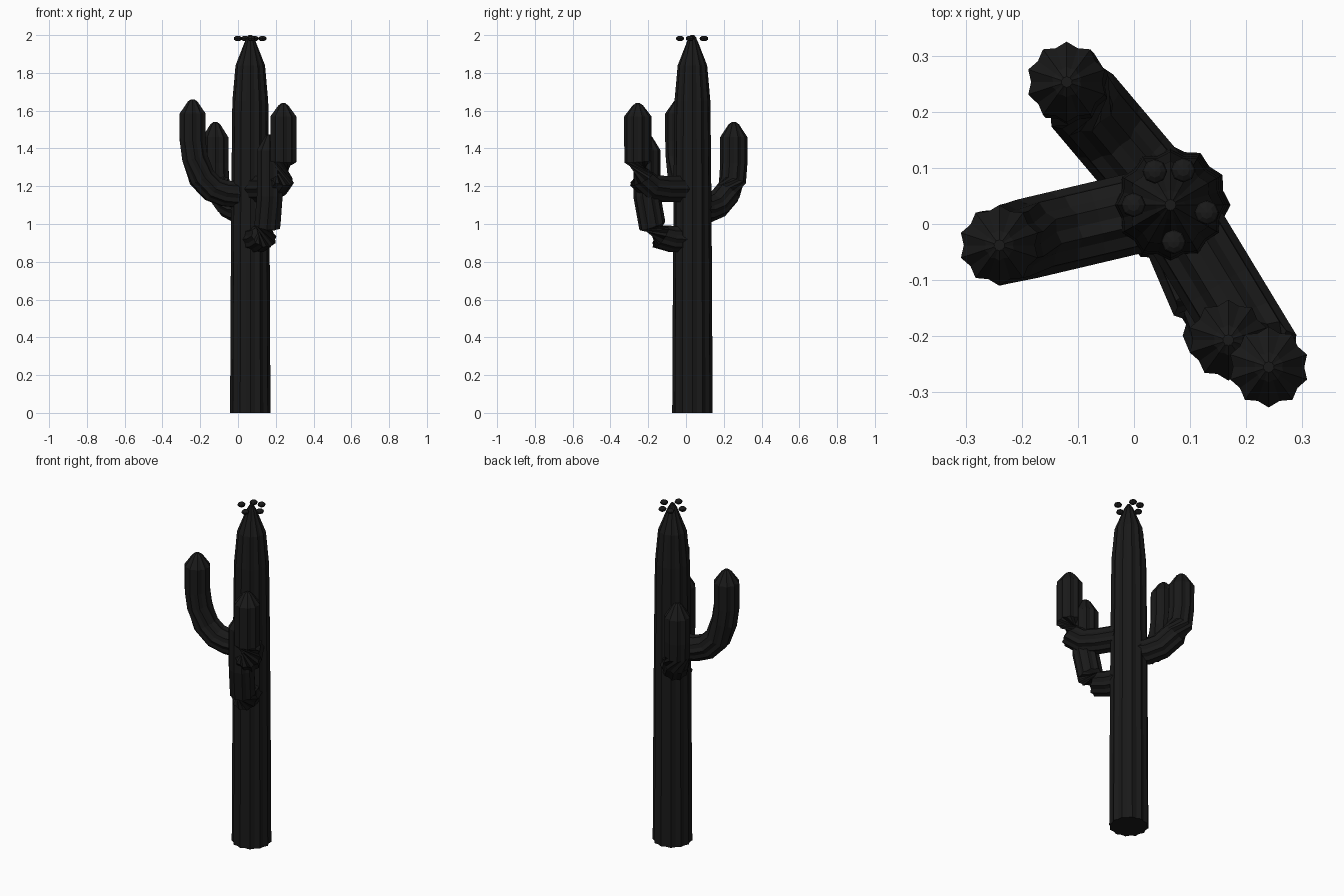
import bpy, bmesh, math
from mathutils import Vector

if "Cube" in bpy.data.objects:
    bpy.data.objects.remove(bpy.data.objects["Cube"])

mat = bpy.data.materials.new("dark_plant")
mat.diffuse_color = (0.01, 0.01, 0.01, 1)
mat.use_nodes = True
mat.node_tree.nodes["Principled BSDF"].inputs["Base Color"].default_value = mat.diffuse_color
TRUNK = Vector((0.065, 0.034, 0))
X, Y, Z = Vector((1, 0, 0)), Vector((0, 1, 0)), Vector((0, 0, 1))


def finish(name, bm):
    bmesh.ops.recalc_face_normals(bm, faces=bm.faces)
    mesh = bpy.data.meshes.new(name)
    bm.to_mesh(mesh)
    bm.free()
    mesh.materials.append(mat)
    ob = bpy.data.objects.new(name, mesh)
    bpy.context.collection.objects.link(ob)
    return ob


def ribbed_skin(name, rings, ribs, valley):
    """Bridge star-shaped rings given as (centre, side, up, radius)."""
    bm = bmesh.new()
    n = ribs * 2
    loops = []
    for c, u, v, r in rings:
        loop = []
        for i in range(n):
            a = 2 * math.pi * i / n
            k = r * (valley if i % 2 else 1)
            loop.append(bm.verts.new(c + k * (math.cos(a) * u + math.sin(a) * v)))
        loops.append(loop)
    for a, b in zip(loops, loops[1:]):
        for i in range(n):
            j = (i + 1) % n
            bm.faces.new((a[i], a[j], b[j], b[i]))
    bm.faces.new(loops[0])
    bm.faces.new(loops[-1])
    return finish(name, bm)


# trunk: tapered ribbed column with a pointed crown
profile = [(0, .107), (.8, .103), (1.3, .099), (1.65, .095), (1.84, .078),
           (1.97, .027), (2.0, .010)]
ribbed_skin("trunk", [(TRUNK + Z * z, X, Y, r) for z, r in profile], 12, .91)


def arm(name, end, path, shoulder, tip, radius=.072):
    """Sweep outwards from the trunk, then up; path = (fraction outwards, height)."""
    flat_end = Vector((end[0], end[1], 0))
    steps = path + [(1, shoulder), (1, tip - .012), (1, tip)]
    pts = [TRUNK.lerp(flat_end, s) + Z * z for s, z in steps]
    radii = [radius] * (len(path) + 1) + [radius * .38, radius * .14]
    rings = []
    for i, p in enumerate(pts):
        t = (pts[min(i + 1, len(pts) - 1)] - pts[max(i - 1, 0)]).normalized()
        # steep rings share one fixed heading, which twists the elbows
        side = t.cross(Z) if t.z < .9 else Y
        v = t.cross(side).normalized()
        rings.append((p, v.cross(t), v, radii[i]))
    ribbed_skin(name, rings, 10, .88)


# arms
arm("left_arm", (-.24, -.038),
    [(.1, 1.153), (.45, 1.163), (.65, 1.185), (.84, 1.245), (.96, 1.35), (1, 1.44)],
    1.585, 1.66)
arm("back_arm", (-.12, .253),
    [(.1, 1.075), (.35, 1.077), (.6, 1.10), (.85, 1.165), (.97, 1.23), (1, 1.32)],
    1.46, 1.54)
arm("front_upper_arm", (.24, -.255),
    [(.1, 1.185), (.5, 1.185), (.75, 1.195), (.93, 1.24), (1, 1.33)],
    1.57, 1.64)
arm("front_lower_arm", (.168, -.207),
    [(.1, .918), (.45, .92), (.7, .935), (.88, .99), (1, 1.15)],
    1.39, 1.475)

# flower buds around the crown
for i, deg in enumerate((180, 115, 70, -12, -85)):
    bm = bmesh.new()
    bmesh.ops.create_uvsphere(bm, u_segments=8, v_segments=6, radius=.022)
    bmesh.ops.scale(bm, vec=(1, 1, .65), verts=bm.verts)
    a = math.radians(deg)
    ob = finish(f"flower_bud_{i + 1}", bm)
    ob.location = TRUNK + Vector((.066 * math.cos(a), .066 * math.sin(a), 1.982))
